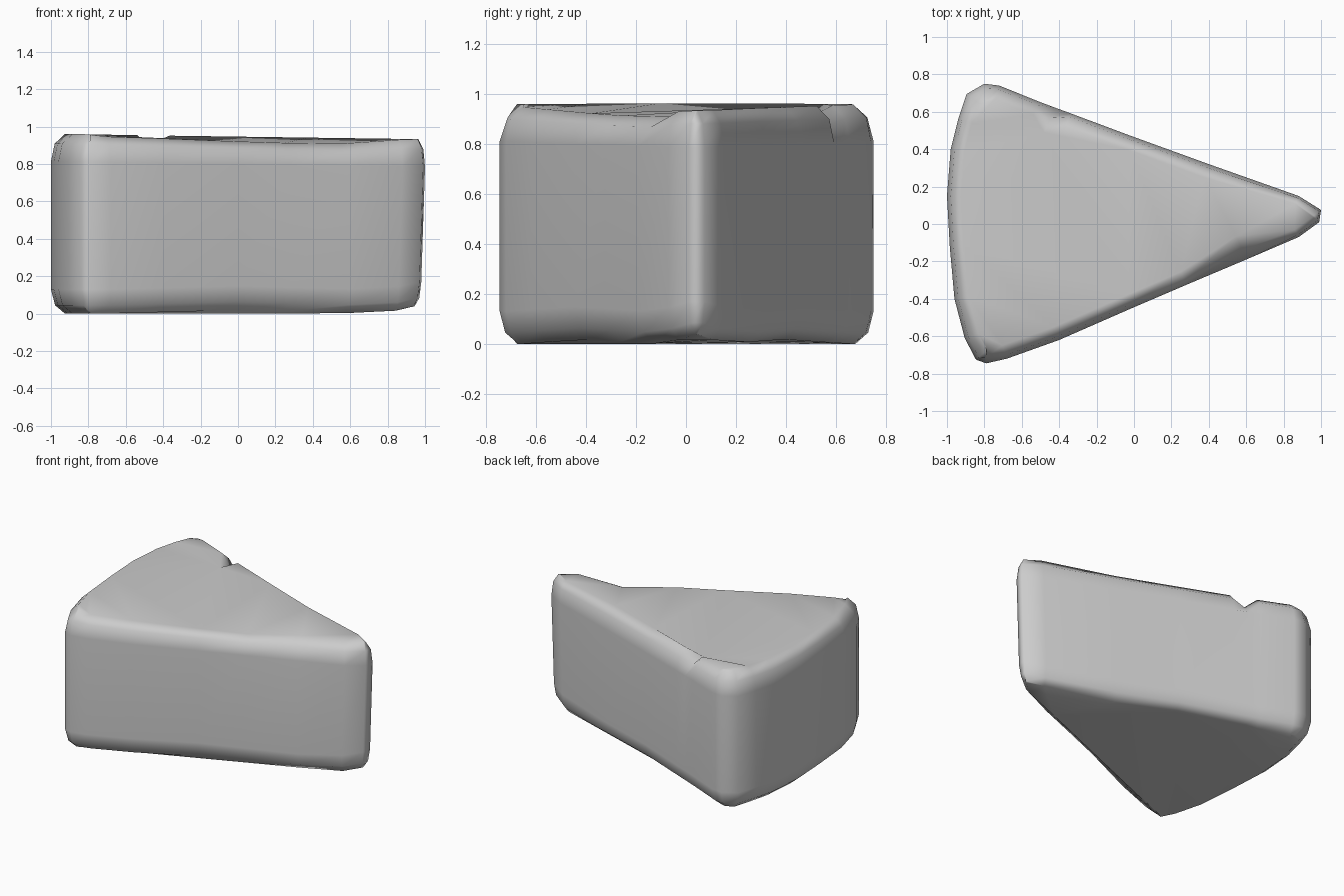
import bpy, bmesh
from mathutils import Vector

if "Cube" in bpy.data.objects:
    bpy.data.objects.remove(bpy.data.objects["Cube"])

# Plan outline, counter-clockwise: x, y, extra chip inset, extra chip drop
outline = [
    (-1.0, 0.15, 0, 0), (-0.985, -0.12, 0, 0), (-0.96, -0.4, 0, 0),
    (-0.905, -0.61, 0, 0), (-0.845, -0.725, 0, 0), (-0.79, -0.745, 0.02, 0),
    (-0.68, -0.72, 0.0, 0.01), (-0.4, -0.62, 0, 0.015), (0.0, -0.445, 0, 0.025),
    (0.28, -0.325, 0, 0.03), (0.6, -0.19, 0.06, 0.03), (0.88, -0.07, 0, 0.005),
    (0.99, 0.01, 0, 0), (1.0, 0.075, 0, 0), (0.88, 0.15, 0, 0),
    (0.4, 0.32, 0, 0), (0.0, 0.465, 0, 0), (-0.34, 0.592, 0, 0),
    (-0.43, 0.625, 0.07, 0.05), (-0.51, 0.655, 0, 0), (-0.72, 0.74, 0, 0),
    (-0.8, 0.75, 0.01, 0), (-0.895, 0.695, 0.01, 0), (-0.94, 0.56, 0, 0),
    (-0.98, 0.4, 0, 0),
]
# Rounded side section: height, inset, chip weight
section = [(0.0, 0.075, 0), (0.045, 0.022, 0), (0.13, 0.0, 0), (0.8, 0.0, 0),
           (0.895, 0.02, 0.6), (0.947, 0.075, 1)]


def inward(i):
    a, b = outline[i - 1], outline[(i + 1) % len(outline)]
    d = Vector((b[0] - a[0], b[1] - a[1])).normalized()
    return Vector((-d.y, d.x))


def top_tilt(x):
    return -0.014 * x


def bottom_wave(x):
    return 0.018 * max(0, 1 - abs(x) / 0.7) + 0.2 * max(0, x - 0.8)


# Wedge body: stacked rings with worn edges
bm = bmesh.new()
rings = []
for level, (z, inset, chip) in enumerate(section):
    ring = []
    for i, (x, y, extra, drop) in enumerate(outline):
        p = Vector((x, y)) + inward(i) * (inset * (0.6 if x > 0.8 else 1) + chip * extra)
        if x > 0.8 and level < 3:
            p.x -= 0.02
        h = z + (top_tilt(x) - chip * drop if z > 0.5 else bottom_wave(x))
        ring.append(bm.verts.new((p.x, p.y, h)))
    rings.append(ring)

n = len(outline)
for low, high in zip(rings, rings[1:]):
    for i in range(n):
        j = (i + 1) % n
        bm.faces.new((low[i], low[j], high[j], high[i]))
bm.faces.new(rings[-1])
bm.faces.new(rings[0][::-1])
bmesh.ops.triangulate(bm, faces=[f for f in bm.faces if len(f.verts) > 4])
bmesh.ops.recalc_face_normals(bm, faces=bm.faces)
for f in bm.faces:
    f.smooth = True

mesh = bpy.data.meshes.new("wedge_stone")
bm.to_mesh(mesh)
bm.free()
stone = bpy.data.objects.new("wedge_stone", mesh)
bpy.context.collection.objects.link(stone)

# Keep the broad faces flat-looking and the worn edges soft
weighted = stone.modifiers.new("soft_edges", 'WEIGHTED_NORMAL')
weighted.keep_sharp = True
